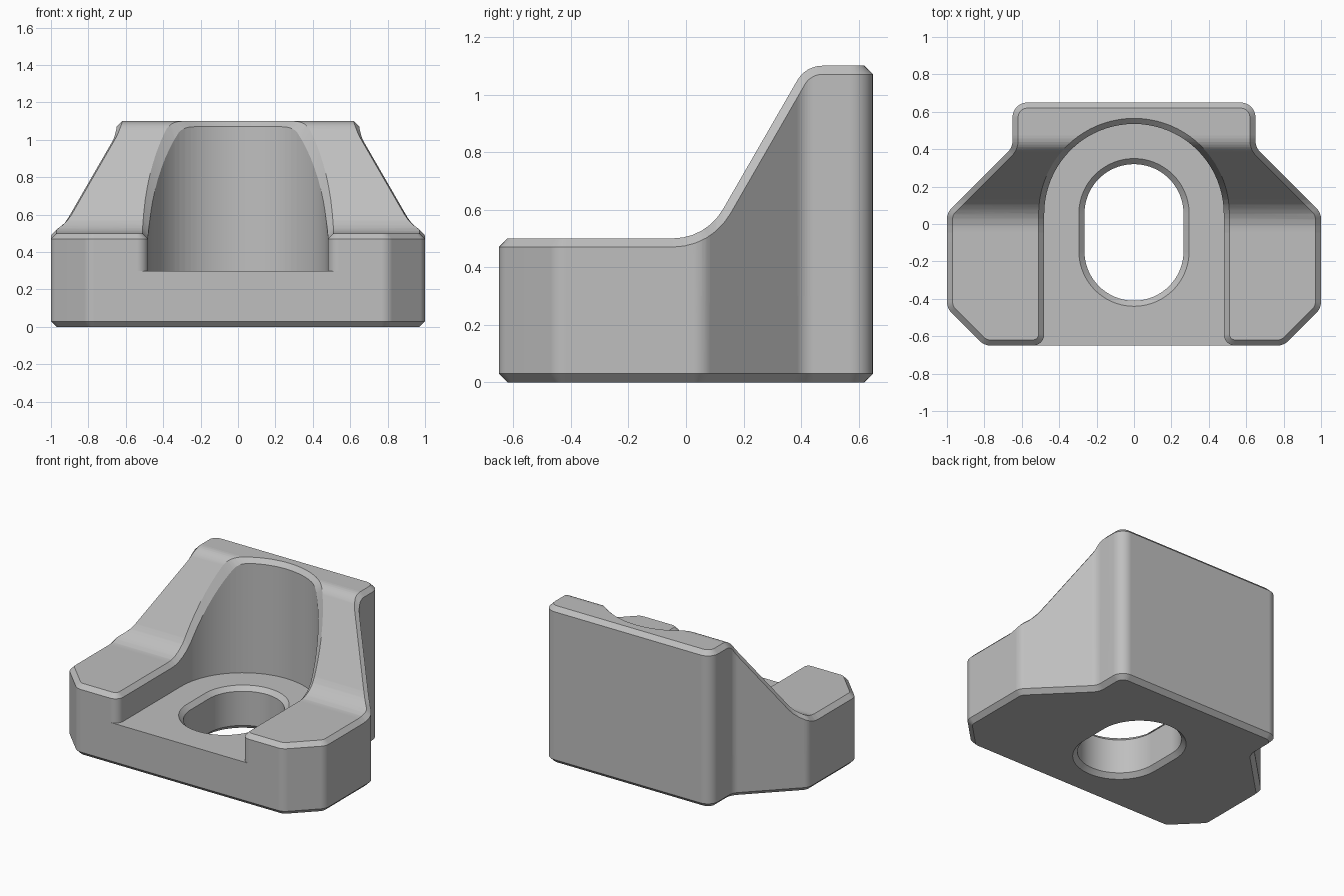
import bpy, bmesh, math
from mathutils import Vector

CH = 0.03        # chamfer width
FLOOR = 0.30     # pocket floor height
LOW = 0.50       # height of the front shoulders

cube = bpy.data.objects.get("Cube")
if cube:
    bpy.data.objects.remove(cube, do_unlink=True)

grey = bpy.data.materials.new("plain_grey")
grey.use_nodes = True
colour = (0.52, 0.52, 0.52, 1)
grey.diffuse_color = colour
grey.node_tree.nodes["Principled BSDF"].inputs["Base Color"].default_value = colour


def fillet(corners, closed=True):
    """Round each (x, y, radius) corner of a polygon or open path."""
    out = []
    n = len(corners)
    for i, (x, y, r) in enumerate(corners):
        p = Vector((x, y))
        if r == 0 or (not closed and i in (0, n - 1)):
            out.append(p)
            continue
        a = (Vector(corners[i - 1][:2]) - p).normalized()
        b = (Vector(corners[(i + 1) % n][:2]) - p).normalized()
        half = a.angle(b) / 2
        centre = p + (a + b).normalized() * (r / math.sin(half))
        start = p + a * (r / math.tan(half)) - centre
        sweep = math.pi - 2 * half
        if a.x * b.y - a.y * b.x > 0:
            sweep = -sweep
        steps = 20 if r > 0.2 else 6
        for k in range(steps + 1):
            t = sweep * k / steps
            c, s = math.cos(t), math.sin(t)
            out.append(centre + Vector((c * start.x - s * start.y,
                                        s * start.x + c * start.y)))
    return [p for i, p in enumerate(out)
            if (not closed and i == 0) or (p - out[i - 1]).length > 1e-4]


def mirrored(half):
    return half + [(-x, y, r) for x, y, r in reversed(half)]


def inset(loop, d):
    """Offset a counter-clockwise loop inward by d."""
    out = []
    for i, p in enumerate(loop):
        e1 = (p - loop[i - 1]).normalized()
        e2 = (loop[(i + 1) % len(loop)] - p).normalized()
        n1, n2 = Vector((-e1.y, e1.x)), Vector((-e2.y, e2.x))
        out.append(p + (n1 + n2) * (d / (1 + n1.dot(n2))))
    return out


def loft(rings):
    """Closed solid through (loop, z) rings of equal length."""
    bm = bmesh.new()
    rows = [[bm.verts.new((p.x, p.y, z)) for p in loop] for loop, z in rings]
    bm.faces.new(rows[0][::-1])
    bm.faces.new(rows[-1])
    n = len(rows[0])
    for lo, hi in zip(rows, rows[1:]):
        for i in range(n):
            j = (i + 1) % n
            bm.faces.new((lo[i], lo[j], hi[j], hi[i]))
    return bm


def to_object(bm, name):
    mesh = bpy.data.meshes.new(name)
    bm.to_mesh(mesh)
    bm.free()
    mesh.materials.append(grey)
    ob = bpy.data.objects.new(name, mesh)
    bpy.context.collection.objects.link(ob)
    return ob


def boolean(target, tool, operation):
    mod = target.modifiers.new(operation, 'BOOLEAN')
    mod.operation, mod.object, mod.solver = operation, tool, 'EXACT'
    bpy.context.view_layer.objects.active = target
    bpy.ops.object.modifier_apply(modifier=mod.name)
    bpy.data.objects.remove(tool, do_unlink=True)


def height(path, y):
    for a, b in zip(path, path[1:]):
        if y <= b.x:
            return a.y + (b.y - a.y) * (y - a.x) / (b.x - a.x)
    return path[-1].y


R = 0.08
outer = [(0.8, -0.65, R), (1, -0.45, R), (1, 0.06, R), (0.65, 0.41, R), (0.65, 0.65, R)]

# Base plate with chamfered underside
plan = fillet(mirrored(outer))
body = to_object(loft([(inset(plan, CH), 0), (plan, CH), (plan, FLOOR)]), "mounting_block")

# Upper wall around the U-shaped pocket, chamfered along its rim
wall = fillet(mirrored([(0.48, 0.535, 0.48), (0.48, -0.65, 0.06)] + outer))
bm = loft([(wall, FLOOR), (wall, LOW - CH), (inset(wall, CH), LOW)])

# Sloped shoulder: slice the flat top, then lift it to the side profile
top = fillet([(-1, LOW, 0), (0.07, LOW, 0.2), (0.416, 1.1, 0.1), (1, 1.1, 0)], False)
rim = [top[0] - Vector((0, CH))]
for a, p, b in zip(top, top[1:], top[2:]):
    d = (b - a).normalized()
    rim.append(p + Vector((d.y, -d.x)) * CH)
rim.append(top[-1] - Vector((0, CH)))
for y in sorted({round(p.x, 4) for p in top[1:-1] + rim[1:-1]}):
    bmesh.ops.bisect_plane(bm, geom=bm.verts[:] + bm.edges[:] + bm.faces[:],
                           dist=1e-5, plane_co=(0, y, 0), plane_no=(0, 1, 0))
for v in bm.verts:
    if v.co.z > LOW - CH - 1e-4:
        t = (v.co.z - LOW + CH) / CH
        v.co.z = (1 - t) * height(rim, v.co.y) + t * height(top, v.co.y)
boolean(body, to_object(bm, "upper_wall"), 'UNION')

# Bolt slot, chamfered at both ends
slot = fillet(mirrored([(0.265, -0.41, 0.265), (0.265, 0.32, 0.265)]))
wide = inset(slot, -2 * CH)
cutter = to_object(loft([(wide, -CH), (slot, CH), (slot, FLOOR - CH), (wide, FLOOR + CH)]),
                   "slot_cutter")
cutter.hide_render = True
boolean(body, cutter, 'DIFFERENCE')

# Smooth fillets, crisp chamfers
bpy.ops.object.select_all(action='DESELECT')
body.select_set(True)
bpy.context.view_layer.objects.active = body
bpy.ops.object.shade_smooth_by_angle(angle=math.radians(25))
body.modifiers.new("weighted_normals", 'WEIGHTED_NORMAL').keep_sharp = True
